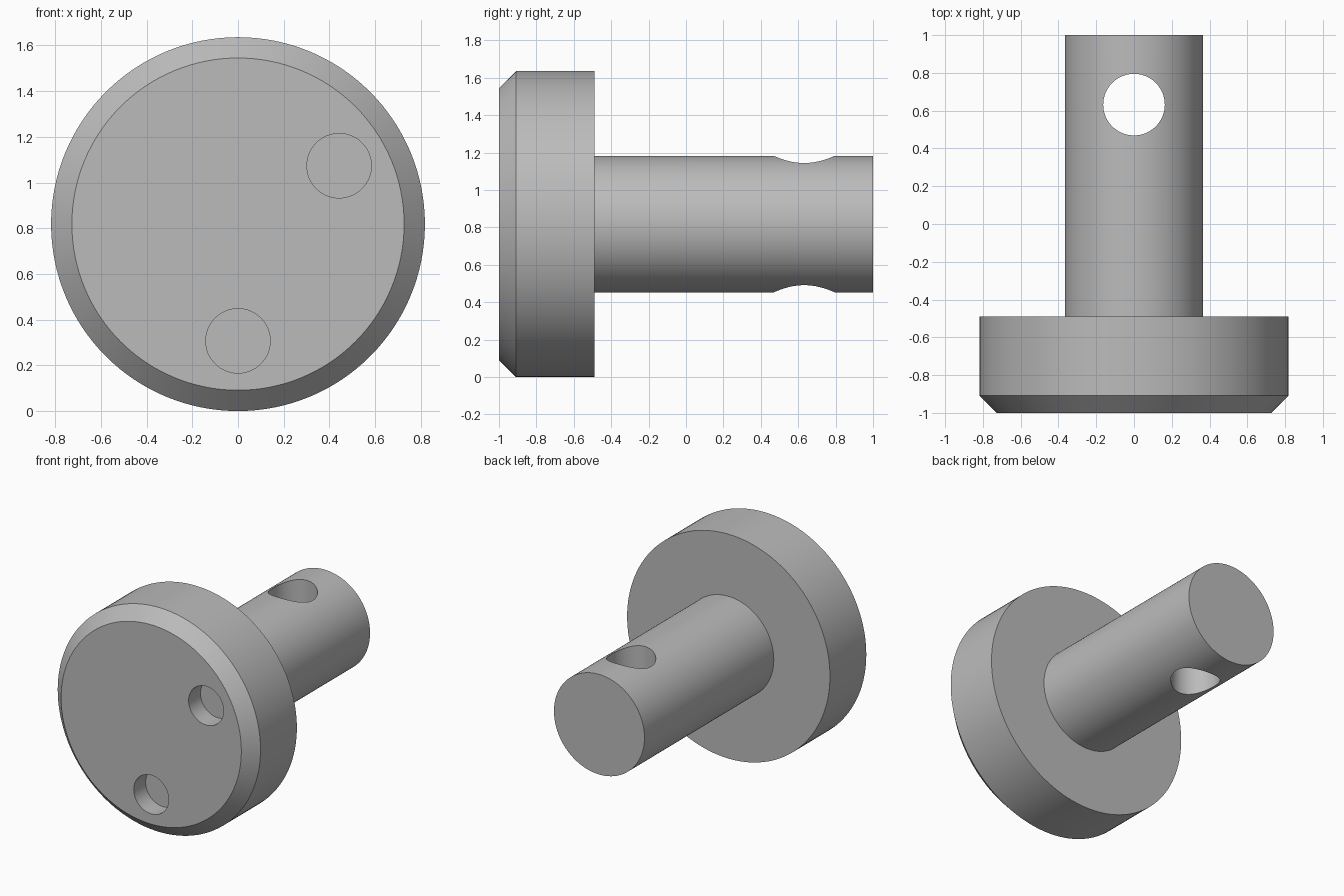
import bpy
import bmesh
from math import pi, radians, sin, cos
from mathutils import Matrix, Vector

HEAD_R, SHAFT_R, CHAMFER = 0.818, 0.365, 0.091
HEAD_BACK = -0.49
SEGMENTS = 128

cube = bpy.data.objects.get("Cube")
if cube:
    bpy.data.objects.remove(cube, do_unlink=True)

steel = bpy.data.materials.new("grey_steel")
steel.use_nodes = True
GREY = (0.5, 0.5, 0.5, 1.0)
steel.diffuse_color = GREY
steel.node_tree.nodes["Principled BSDF"].inputs["Base Color"].default_value = GREY


def finish(bm, name):
    bmesh.ops.recalc_face_normals(bm, faces=bm.faces)
    mesh = bpy.data.meshes.new(name)
    bm.to_mesh(mesh)
    bm.free()
    mesh.materials.append(steel)
    obj = bpy.data.objects.new(name, mesh)
    bpy.context.collection.objects.link(obj)
    return obj


def turned(name, profile):
    """Solid of revolution about the y axis from (radius, y) rings."""
    bm = bmesh.new()
    rings = []
    for r, y in profile:
        angles = [2 * pi * i / SEGMENTS for i in range(SEGMENTS)]
        rings.append([bm.verts.new((r * cos(a), y, HEAD_R + r * sin(a))) for a in angles])
    for a, b in zip(rings, rings[1:]):
        for i in range(SEGMENTS):
            j = (i + 1) % SEGMENTS
            bm.faces.new((a[i], a[j], b[j], b[i]))
    bm.faces.new(rings[0])
    bm.faces.new(rings[-1])
    return finish(bm, name)


def drill(target, center, radius, length, axis):
    """Cut a round hole centred at the given point along an axis."""
    bm = bmesh.new()
    turn = Vector(axis).to_track_quat("Z", "Y").to_matrix().to_4x4()
    bmesh.ops.create_cone(bm, cap_ends=True, segments=64, radius1=radius, radius2=radius,
                          depth=length, matrix=Matrix.Translation(center) @ turn)
    cutter = finish(bm, "hole_cutter")
    cutter.hide_render = True
    mod = target.modifiers.new("hole", "BOOLEAN")
    mod.operation = "DIFFERENCE"
    mod.solver = "EXACT"
    mod.object = cutter
    bpy.context.view_layer.objects.active = target
    bpy.ops.object.modifier_apply(modifier=mod.name)
    bpy.data.objects.remove(cutter, do_unlink=True)


# Chamfered head and shaft turned as one solid
pin = turned("headed_pin", [
    (HEAD_R - CHAMFER, -1), (HEAD_R, -1 + CHAMFER), (HEAD_R, HEAD_BACK),
    (SHAFT_R, HEAD_BACK), (SHAFT_R, 1)])

# Cross hole through the shaft
drill(pin, (0, 0.632, HEAD_R), 0.163, 1.2, (0, 0, 1))

# Two blind spanner holes in the head face
DEPTH, PITCH_R = 0.137, 0.511
for angle in (radians(30), radians(-90)):
    spot = (PITCH_R * cos(angle), -1, HEAD_R + PITCH_R * sin(angle))
    drill(pin, spot, 0.141, 2 * DEPTH, (0, 1, 0))

# Smooth curved walls, crisp edges
bpy.ops.object.select_all(action="DESELECT")
pin.select_set(True)
bpy.context.view_layer.objects.active = pin
bpy.ops.object.shade_smooth_by_angle(angle=radians(30))
